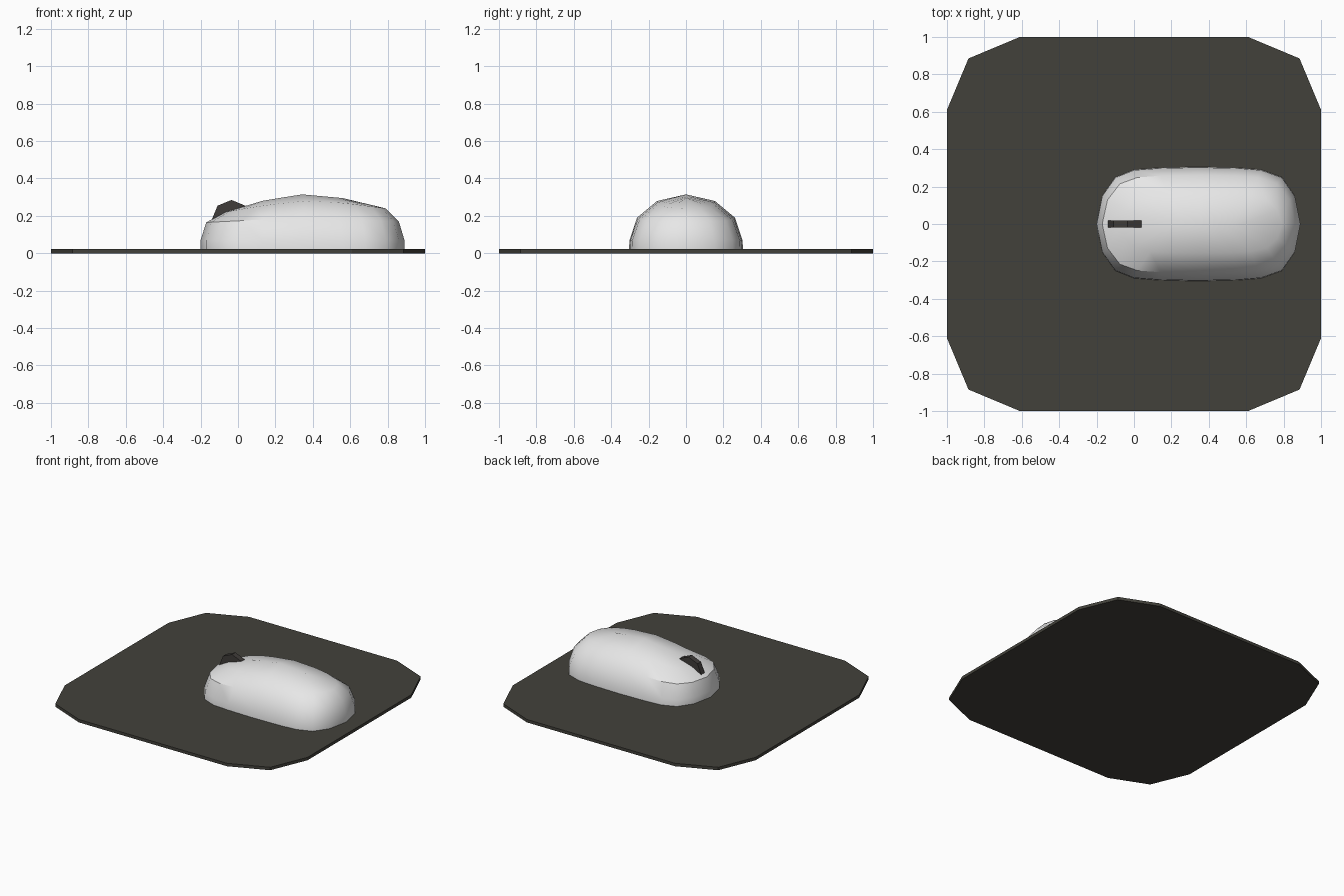
import bpy, bmesh, math

cube = bpy.data.objects.get("Cube")
if cube:
    bpy.data.objects.remove(cube, do_unlink=True)


def material(name, color):
    mat = bpy.data.materials.new(name)
    mat.use_nodes = True
    mat.diffuse_color = (*color, 1)
    mat.node_tree.nodes["Principled BSDF"].inputs["Base Color"].default_value = (*color, 1)
    return mat


def loft(name, rings, mat, smooth=False):
    """Skin closed rings of equal length, cap both ends and merge doubles."""
    bm = bmesh.new()
    loops = [[bm.verts.new(p) for p in ring] for ring in rings]
    n = len(loops[0])
    for low, high in zip(loops, loops[1:]):
        for i in range(n):
            j = (i + 1) % n
            bm.faces.new((low[i], low[j], high[j], high[i]))
    bm.faces.new(loops[0][::-1])
    if not smooth:
        bm.faces.new(loops[-1])
    bmesh.ops.remove_doubles(bm, verts=bm.verts, dist=0.0005)
    bmesh.ops.recalc_face_normals(bm, faces=bm.faces)
    mesh = bpy.data.meshes.new(name)
    bm.to_mesh(mesh)
    bm.free()
    mesh.materials.append(mat)
    obj = bpy.data.objects.new(name, mesh)
    bpy.context.collection.objects.link(obj)
    if smooth:
        bpy.ops.object.select_all(action="DESELECT")
        obj.select_set(True)
        bpy.context.view_layer.objects.active = obj
        bpy.ops.object.shade_smooth_by_angle(angle=math.radians(35))
    return obj


def height(x, points):
    """Piecewise linear height along x."""
    for (x0, z0), (x1, z1) in zip(points, points[1:]):
        if x <= x1:
            return z0 + (z1 - z0) * max(0, x - x0) / (x1 - x0)
    return points[-1][1]


charcoal = material("charcoal", (0.055, 0.053, 0.043))
shell_white = material("shell white", (0.8, 0.8, 0.8))
wheel_dark = material("wheel dark", (0.05, 0.045, 0.041))

# Mat: square with two-segment rounded corners
corner = [(1, 0.61), (0.885, 0.885), (0.61, 1)]
outline = []
for k in range(4):
    c, s = [(1, 0), (0, 1), (-1, 0), (0, -1)][k]
    outline += [(x * c - y * s, x * s + y * c) for x, y in corner]
loft("mat", [[(x, y, z) for x, y in outline] for z in (0, 0.022)], charcoal)

# Mouse shell: stacked outlines shrinking up to a ridge
half = [(-0.2, 0), (-0.17, 0.15), (-0.1, 0.25), (0, 0.29), (0.13, 0.3), (0.34, 0.305),
        (0.56, 0.3), (0.68, 0.29), (0.79, 0.25), (0.86, 0.15), (0.89, 0)]
footprint = half + [(x, -y) for x, y in half[-2:0:-1]]
x_min, x_max, y_max = -0.2, 0.89, 0.305
# Each layer: start x, end x, half width, height along x
layers = [
    (-0.2, 0.89, 0.305, [(-0.2, 0.022), (0.89, 0.022)]),
    (-0.2, 0.89, 0.302, [(-0.2, 0.07), (0.89, 0.07)]),
    (-0.17, 0.86, 0.262, [(-0.17, 0.165), (0.34, 0.19), (0.86, 0.17)]),
    (-0.07, 0.79, 0.155, [(-0.07, 0.22), (0.13, 0.255), (0.34, 0.28), (0.56, 0.27), (0.79, 0.24)]),
    (0.13, 0.56, 0, [(0.13, 0.28), (0.34, 0.315), (0.56, 0.295)]),
]
rings = []
for start, end, width, profile in layers:
    ring = []
    for x, y in footprint:
        px = start + (x - x_min) / (x_max - x_min) * (end - start)
        ring.append((px, y / y_max * width, height(px, profile)))
    rings.append(ring)
loft("mouse_shell", rings, shell_white, smooth=True)

# Scroll wheel: eight-sided disc set into the shell
angles = [math.tau * i / 8 for i in range(8)]
loft("scroll_wheel",
     [[(-0.035 + 0.105 * math.cos(a), y, 0.18 + 0.105 * math.sin(a)) for a in angles]
      for y in (-0.02, 0.02)], wheel_dark)
